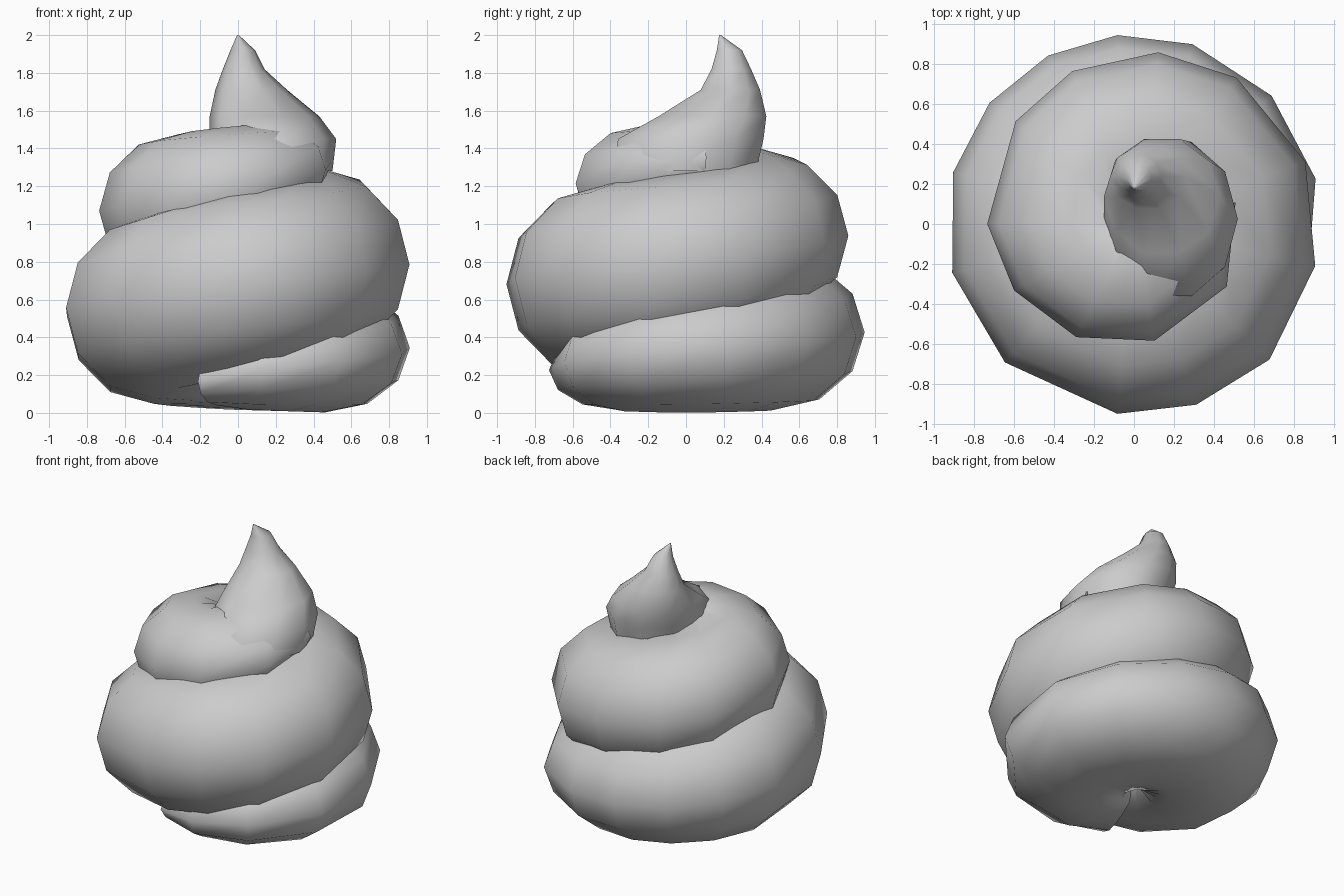
import bpy, bmesh
from math import sin, cos, pi, radians, copysign


def loft(name, rings):
    """Skin a list of equal-length rings, cap both ends and shade smooth."""
    bm = bmesh.new()
    rows = [[bm.verts.new(p) for p in ring] for ring in rings]
    n = len(rows[0])
    for a, b in zip(rows, rows[1:]):
        for i in range(n):
            j = (i + 1) % n
            bm.faces.new((a[i], a[j], b[j], b[i]))
    bm.faces.new(rows[0])
    bm.faces.new(rows[-1])
    bmesh.ops.recalc_face_normals(bm, faces=bm.faces)
    for f in bm.faces:
        f.smooth = len(f.verts) == 4
    me = bpy.data.meshes.new(name)
    bm.to_mesh(me)
    bm.free()
    ob = bpy.data.objects.new(name, me)
    bpy.context.collection.objects.link(ob)
    return ob


# Coil: angle, outer radius, centre height, half width, half height
KEYS = [
    (-110, 0.62, 0.17, 0.29, 0.13),
    (-90, 0.70, 0.21, 0.34, 0.19),
    (-60, 0.81, 0.26, 0.40, 0.25),
    (-30, 0.90, 0.30, 0.44, 0.295),
    (0, 0.935, 0.33, 0.46, 0.33),
    (90, 0.95, 0.42, 0.48, 0.405),
    (180, 0.94, 0.53, 0.48, 0.475),
    (270, 0.955, 0.69, 0.48, 0.49),
    (315, 0.96, 0.75, 0.48, 0.48),
    (360, 0.92, 0.80, 0.46, 0.47),
    (405, 0.905, 0.88, 0.45, 0.45),
    (450, 0.86, 0.95, 0.44, 0.43),
    (495, 0.79, 1.02, 0.42, 0.415),
    (540, 0.735, 1.07, 0.42, 0.405),
    (585, 0.66, 1.14, 0.40, 0.36),
    (630, 0.60, 1.20, 0.38, 0.32),
    (675, 0.57, 1.27, 0.36, 0.26),
    (732, 0.52, 1.35, 0.33, 0.18),
]
ANGLES = (-110, -80, -50, -18, 14, 43, 72, 95, 117, 140, 164, 195, 227, 265, 289, 315,
          347, 380, 415, 442, 472, 499, 540, 569, 603, 640, 686, 732)
SIDES = 12


def station(t):
    for k0, k1 in zip(KEYS, KEYS[1:]):
        if t <= k1[0]:
            f = (t - k0[0]) / (k1[0] - k0[0])
            return [a + (b - a) * f for a, b in zip(k0, k1)]


rings = []
for angle in ANGLES:
    t, ro, zc, a, b = station(angle)
    ring = []
    for i in range(SIDES):
        u = 2 * pi * i / SIDES
        r = max(0.004, ro - a + a * cos(u))
        s = sin(u) if abs(sin(u)) > 1e-6 else 0
        if cos(u) < -0.01:      # inner half is fuller so the middle closes
            s = copysign(abs(s) ** 0.25, s) if s else 0
        ring.append((r * cos(radians(t)), r * sin(radians(t)), max(0, zc + b * s)))
    rings.append(ring)
loft("spiral_coil", rings)


def oval(x0, x1, y0, y1, z, n=10):
    """Oval ring fitted to x and y limits."""
    cx, cy, rx, ry = (x0 + x1) / 2, (y0 + y1) / 2, (x1 - x0) / 2, (y1 - y0) / 2
    return [(cx + rx * cos(2 * pi * i / n), cy + ry * sin(2 * pi * i / n), z)
            for i in range(n)]


# Pointed tip where the coil curls upwards
loft("curled_tip", [oval(*r) for r in (
    (-0.12, 0.50, -0.40, 0.39, 1.28),
    (-0.15, 0.52, -0.38, 0.43, 1.45),
    (-0.15, 0.43, -0.16, 0.44, 1.57),
    (-0.12, 0.26, 0.07, 0.40, 1.71),
    (-0.08, 0.14, 0.13, 0.35, 1.82),
    (-0.04, 0.09, 0.16, 0.30, 1.92),
    (-0.005, 0.005, 0.175, 0.185, 2.0))])
